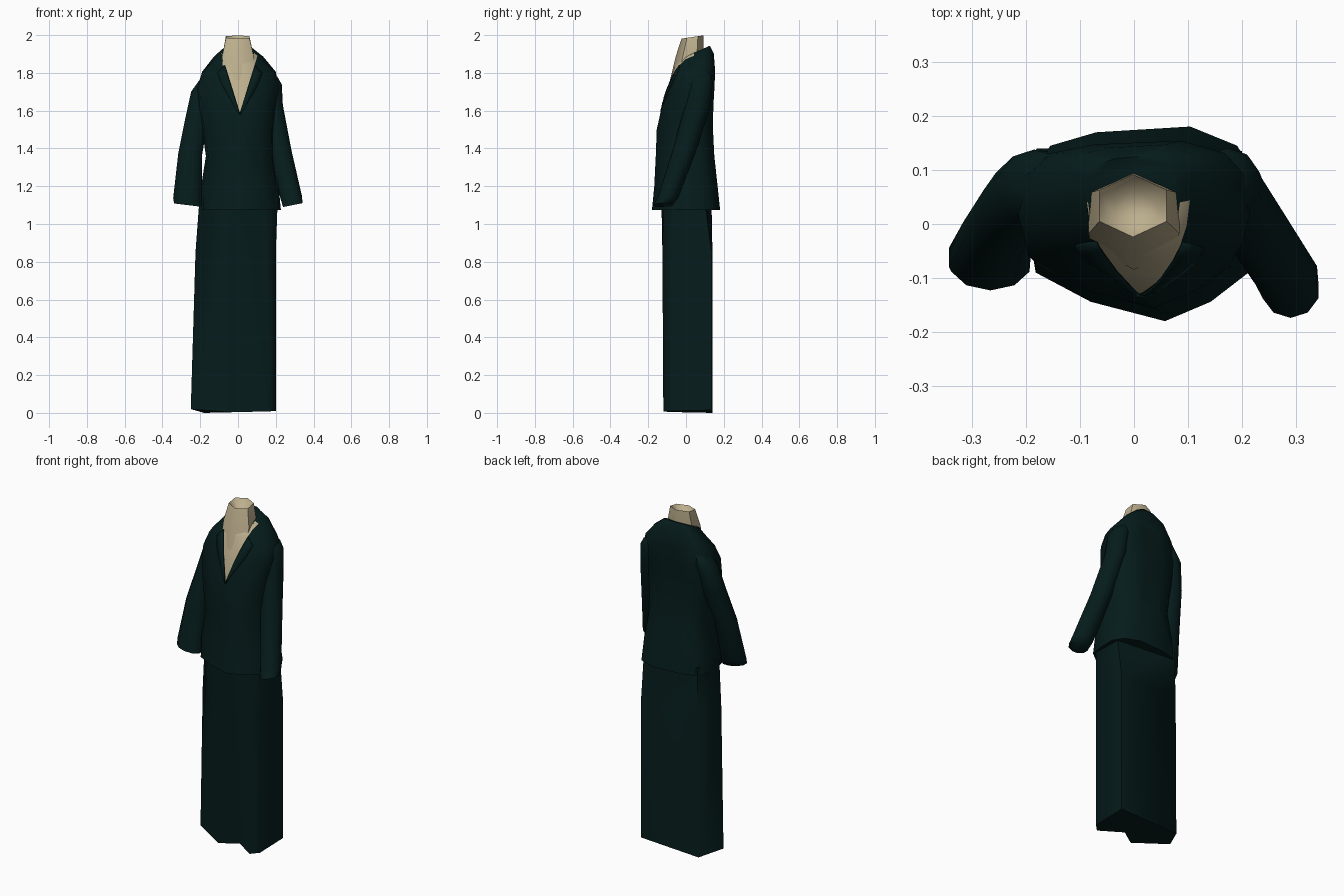
import bpy, bmesh
from mathutils import Vector
from mathutils.bvhtree import BVHTree
from math import cos, sin, pi, radians

cube = bpy.data.objects.get("Cube")
if cube:
    bpy.data.objects.remove(cube)


def material(name, rgb):
    m = bpy.data.materials.new(name)
    m.use_nodes = True
    m.diffuse_color = (*rgb, 1)
    bsdf = m.node_tree.nodes["Principled BSDF"]
    bsdf.inputs["Base Color"].default_value = (*rgb, 1)
    bsdf.inputs["Roughness"].default_value = 0.8
    return m


TEAL = material("dark teal cloth", (0.0018, 0.0115, 0.0115))
SKIN = material("sand skin", (0.51, 0.43, 0.27))


def finish(name, bm, mats, angle=75):
    bmesh.ops.recalc_face_normals(bm, faces=bm.faces)
    me = bpy.data.meshes.new(name)
    bm.to_mesh(me)
    bm.free()
    ob = bpy.data.objects.new(name, me)
    bpy.context.collection.objects.link(ob)
    for m in mats:
        me.materials.append(m)
    bpy.ops.object.select_all(action='DESELECT')
    ob.select_set(True)
    bpy.context.view_layer.objects.active = ob
    bpy.ops.object.shade_smooth_by_angle(angle=radians(angle))
    return ob


def loft(rings):
    """Skin a list of equal-length point rings and close both ends."""
    bm = bmesh.new()
    loops = [[bm.verts.new(p) for p in r] for r in rings]
    n = len(loops[0])
    for a, b in zip(loops, loops[1:]):
        for i in range(n):
            j = (i + 1) % n
            bm.faces.new((a[i], a[j], b[j], b[i]))
    bm.faces.new(loops[0])
    bm.faces.new(loops[-1])
    return bm


def oval(cx, cy, z, rx, ry, n=10, lean_x=0, lean_y=0):
    """Oval ring, optionally leaning in x or y."""
    pts = []
    for i in range(n):
        a = 2 * pi * (i + 0.5) / n
        x, y = rx * cos(a), ry * sin(a)
        pts.append((cx + x, cy + y, z + lean_x * x + lean_y * y))
    return pts


# Trousers: one wide fall of cloth with a front fold between the legs
hem = [(-.25, .005, .02), (-.06, -.1, .005), (.035, -.035, .005),
       (.16, -.12, .008), (.2, -.08, .01), (.2, .135, .015), (-.18, .14, .0)]
hip = [(-.225, -.01, .85), (-.06, -.125, .85), (.015, -.09, .85),
       (.15, -.125, .85), (.2, -.08, .85), (.2, .135, .85), (-.175, .14, .85)]
waist = [(-.205, -.02, 1.12), (-.06, -.13, 1.12), (0, -.125, 1.12),
         (.14, -.12, 1.12), (.21, -.07, 1.12), (.205, .1, 1.12), (-.17, .135, 1.12)]
finish("trousers", loft([hem, hip, waist]), [TEAL])

# Jacket body: pointed front, gently rounded back
SECTION = [(.2, -1), (.6, -.8), (.93, -.5), (1, 0), (1, .5), (.83, .82), (.42, 1.02),
           (-.4, .96), (-.8, .82), (-1, .5), (-1, 0), (-.93, -.5), (-.45, -.8)]


def body_ring(z, cx, cy, rx, front, back, lean=0):
    pts = []
    for u, v in SECTION:
        y = cy + v * ((cy - front) if v < 0 else (back - cy))
        pts.append((cx + u * rx, y, z + lean * (y - cy)))
    return pts


body = loft([
    body_ring(1.075, .015, 0, .212, -.18, .177),
    body_ring(1.2, .01, 0, .205, -.168, .164),
    body_ring(1.36, .01, 0, .18, -.16, .147),
    body_ring(1.5, 0, 0, .19, -.155, .14),
    body_ring(1.62, -.005, .01, .205, -.128, .142),
    body_ring(1.72, 0, .02, .215, -.1, .148),
    body_ring(1.8, .005, .04, .195, -.075, .152, .1),
    body_ring(1.87, .003, .05, .13, -.06, .145, .35),
    body_ring(1.905, 0, .04, .085, -.045, .125, .45),
])

# Cut the V neckline and colour the chest inside it
TIP = Vector((.01, 0, 1.59))
for side in (-1, 1):
    bmesh.ops.bisect_plane(body, geom=body.verts[:] + body.edges[:] + body.faces[:],
                           plane_co=TIP, plane_no=(.29, 0, -side * .09))
for f in body.faces:
    c = f.calc_center_median()
    if c.y < .03 and c.z - TIP.z > abs(c.x - TIP.x) * .29 / .09:
        f.material_index = 1
surface = BVHTree.FromBMesh(body)
finish("jacket_body", body, [TEAL, SKIN])


# Lapels: strips draped over the front beside the neckline
def drape(x, z):
    hit = surface.ray_cast(Vector((x, -1, z)), Vector((0, 1, 0)))[0]
    return (x, (hit.y if hit else 0) - .002, z)


for side, name in ((-1, "right_lapel"), (1, "left_lapel")):
    bm = bmesh.new()
    rows = []
    for i in range(9):
        t = i / 8
        x, z = TIP.x + side * .08 * t, TIP.z - .01 + .26 * t
        width = .004 + .035 * min(1, t * 1.4)
        rows.append([bm.verts.new(drape(x + side * width * k, z - .04 * k * t)) for k in (0, .5, 1)])
    for a, b in zip(rows, rows[1:]):
        for k in range(2):
            bm.faces.new((a[k], a[k + 1], b[k + 1], b[k]))
    ob = finish(name, bm, [TEAL])
    thick = ob.modifiers.new("thickness", 'SOLIDIFY')
    thick.thickness = .005
    thick.offset = 0

# Collar: raised band round the back of the neck
band = []
for i in range(11):
    a = pi * (i / 10 * 1.1 - .05)
    c, s = cos(a), sin(a)
    band.append([(.1 * c, .035 + .1 * s, 1.865 + .04 * s),
                 (.088 * c, .035 + .082 * s, 1.9 + .033 * s),
                 (.075 * c, .035 + .07 * s, 1.86 + .04 * s)])
finish("collar", loft(band), [TEAL])

# Sleeves: bent tubes hanging forward, posed differently on each side
finish("right_sleeve", loft([
    oval(-.16, .08, 1.79, .045, .05, lean_x=.6),
    oval(-.185, .072, 1.72, .066, .066, lean_x=.3),
    oval(-.218, .042, 1.56, .064, .066),
    oval(-.253, -.015, 1.37, .067, .058),
    oval(-.268, -.062, 1.13, .079, .056, lean_x=-.1),
    oval(-.266, -.073, 1.1, .076, .05, lean_x=-.12)]), [TEAL])
finish("left_sleeve", loft([
    oval(.168, .085, 1.8, .043, .045, lean_x=-.5),
    oval(.173, .077, 1.75, .062, .064, lean_x=-.2),
    oval(.185, .063, 1.63, .055, .068),
    oval(.225, -.008, 1.39, .061, .063),
    oval(.282, -.095, 1.14, .06, .055, lean_x=.1),
    oval(.29, -.122, 1.1, .054, .052, lean_x=.2)]), [TEAL])

# Neck: six-sided stump running down into the chest, hollow at the top
finish("neck", loft([
    oval(0, 0, 1.76, .09, .085, 6),
    oval(0, .02, 1.885, .097, .075, 6),
    oval(-.002, .034, 1.99, .072, .058, 6, lean_y=.15),
    oval(-.002, .03, 1.95, .04, .032, 6)]), [SKIN], 62)
